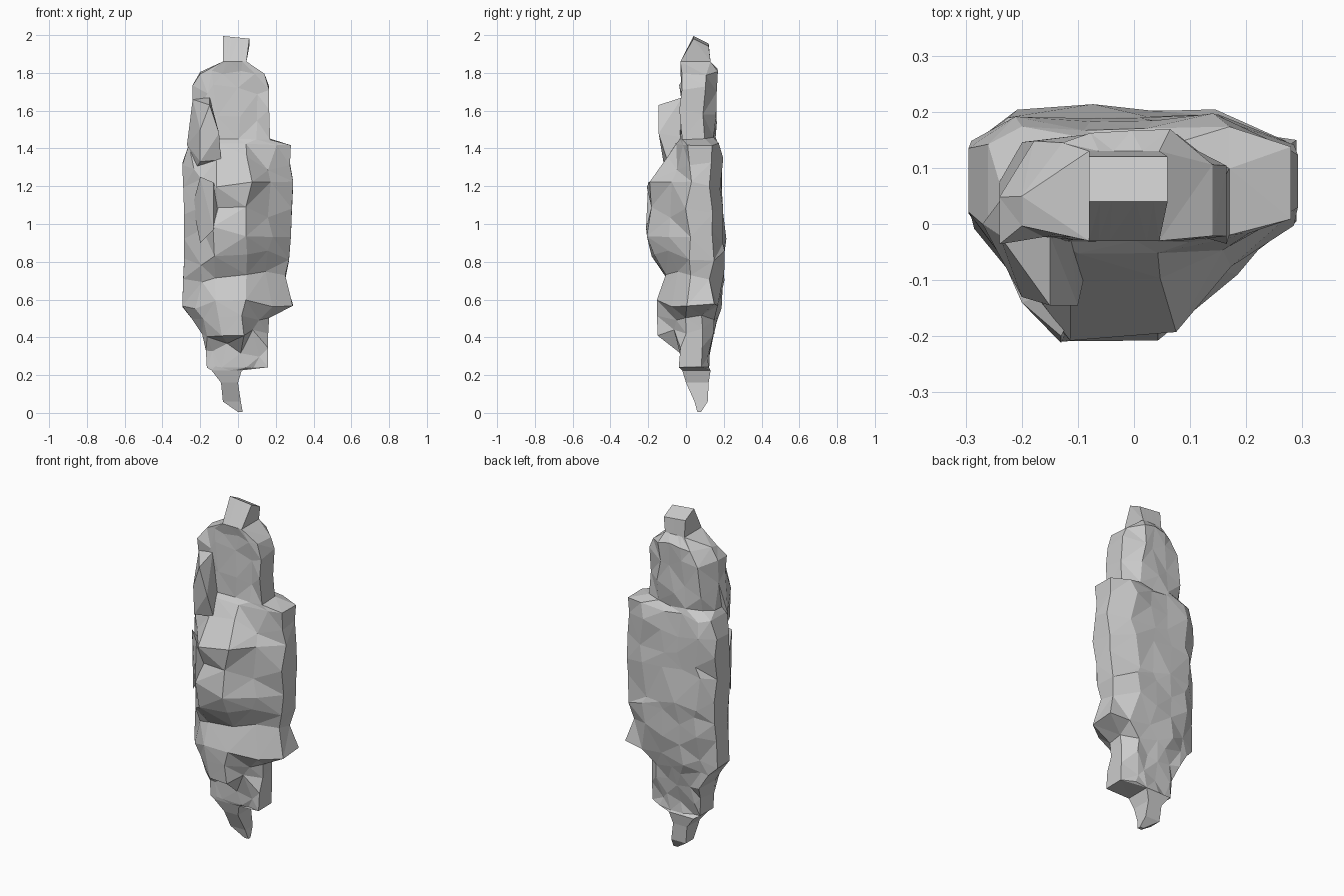
import bpy, bmesh, random

random.seed(11)

# Rock outline, bottom to top: z, left x, right x, front y, back y
RINGS = [
    (0.005, 0.00, 0.025, 0.06, 0.08),
    (0.06, -0.08, 0.015, 0.045, 0.115),
    (0.16, -0.09, 0.00, 0.00, 0.12),
    (0.225, -0.14, 0.02, -0.02, 0.13),
    (0.24, -0.165, 0.16, -0.03, 0.12),
    (0.33, -0.17, 0.16, -0.035, 0.13),
    (0.43, -0.19, 0.16, -0.155, 0.145),
    (0.51, -0.245, 0.165, -0.16, 0.165),
    (0.575, -0.295, 0.29, -0.155, 0.185),
    (0.71, -0.29, 0.25, -0.135, 0.212),
    (0.82, -0.285, 0.27, -0.19, 0.21),
    (0.94, -0.285, 0.28, -0.215, 0.21),
    (1.07, -0.285, 0.285, -0.20, 0.205),
    (1.20, -0.29, 0.292, -0.215, 0.195),
    (1.32, -0.295, 0.275, -0.13, 0.20),
    (1.42, -0.26, 0.28, -0.06, 0.18),
    (1.45, -0.24, 0.17, -0.035, 0.16),
    (1.58, -0.24, 0.165, -0.03, 0.16),
    (1.72, -0.24, 0.165, -0.03, 0.17),
    (1.80, -0.20, 0.14, -0.03, 0.17),
    (1.86, -0.08, 0.045, -0.03, 0.13),
    (1.995, -0.08, 0.06, 0.04, 0.12),
]
SIDES = (0, 5, 6, 11)  # outermost points of a section


def section(z, xl, xr, yf, yb):
    """Flat-backed section that tapers to a narrow front."""
    sf = yf if yf > -0.05 else 0.0
    upper = 1.44 < z < 1.85
    bl = 0.07 if upper else min(yb, 0.145)
    br = 0.11 if upper or 0.23 < z < 0.53 else min(yb, 0.145)
    x = lambda u: xl + u * (xr - xl)
    y = lambda t: sf + t * (yf - sf)
    return [(x(0), sf), (x(0.14), y(0.62)), (x(0.29), yf), (x(0.60), yf),
            (x(0.82), y(0.5)), (x(1), sf), (x(1), br),
            (x(0.76), yb), (x(0.55), yb), (x(0.35), yb),
            (x(0.14), 0.15 * bl + 0.85 * yb), (x(0), bl)]


def add_object(name, bm):
    bmesh.ops.recalc_face_normals(bm, faces=bm.faces)
    mesh = bpy.data.meshes.new(name)
    bm.to_mesh(mesh)
    bm.free()
    obj = bpy.data.objects.new(name, mesh)
    bpy.context.collection.objects.link(obj)
    return obj


def hull(name, points):
    bm = bmesh.new()
    for p in points:
        bm.verts.new(p)
    bmesh.ops.convex_hull(bm, input=bm.verts)
    return add_object(name, bm)


# Main rock body: jittered loft with triangular facets
bm = bmesh.new()
loops = []
for i, (z, *dims) in enumerate(RINGS):
    gaps = [abs(RINGS[j][0] - z) for j in (i - 1, i + 1) if 0 <= j < len(RINGS)]
    jz = 0.42 * min(gaps)
    big = dims[1] - dims[0] > 0.3
    loop = []
    for k, (x, y) in enumerate(section(z, *dims)):
        dz = 0
        if big:
            dz = random.uniform(-jz, jz) * (0.5 if k in SIDES else 1)
            if k not in SIDES:
                x += random.uniform(-0.025, 0.025)
            if 0 < k < 5:
                y += random.uniform(0, 0.035 if dims[2] < -0.1 else 0.015)
            elif 6 < k < 11:
                y -= random.uniform(-0.004, 0.018)
            else:
                y += random.uniform(-0.01, 0.03) * (1 if k in (0, 5) else -1)
        if i == len(RINGS) - 1:
            dz = -0.5 * (y - 0.04) - 0.1 * (x + 0.08)
        loop.append(bm.verts.new((x, y, z + dz)))
    loops.append(loop)
for a, b in zip(loops, loops[1:]):
    n = len(a)
    for k in range(n):
        m = (k + 1) % n
        bm.faces.new((a[k], a[m], b[m], b[k]))
bm.faces.new(loops[0])
bm.faces.new(loops[-1])
bmesh.ops.triangulate(bm, faces=bm.faces, quad_method='SHORT_EDGE')
add_object("rock_body", bm)

# Upper left outcrop with a sharp inner edge
hull("upper_outcrop", [
    (-0.24, -0.02, 1.66), (-0.15, -0.02, 1.67), (-0.15, -0.145, 1.63),
    (-0.20, -0.13, 1.50), (-0.10, -0.145, 1.48), (-0.20, -0.12, 1.33),
    (-0.09, -0.10, 1.34), (-0.27, 0.0, 1.42), (-0.12, 0.03, 1.45),
    (-0.24, 0.04, 1.60), (-0.22, -0.05, 1.30)])

# Left front ridge
hull("front_ridge", [
    (-0.20, -0.14, 1.25), (-0.13, -0.20, 1.22), (-0.13, -0.212, 0.97),
    (-0.20, -0.13, 0.90), (-0.24, -0.05, 1.10), (-0.08, -0.10, 1.10)])
